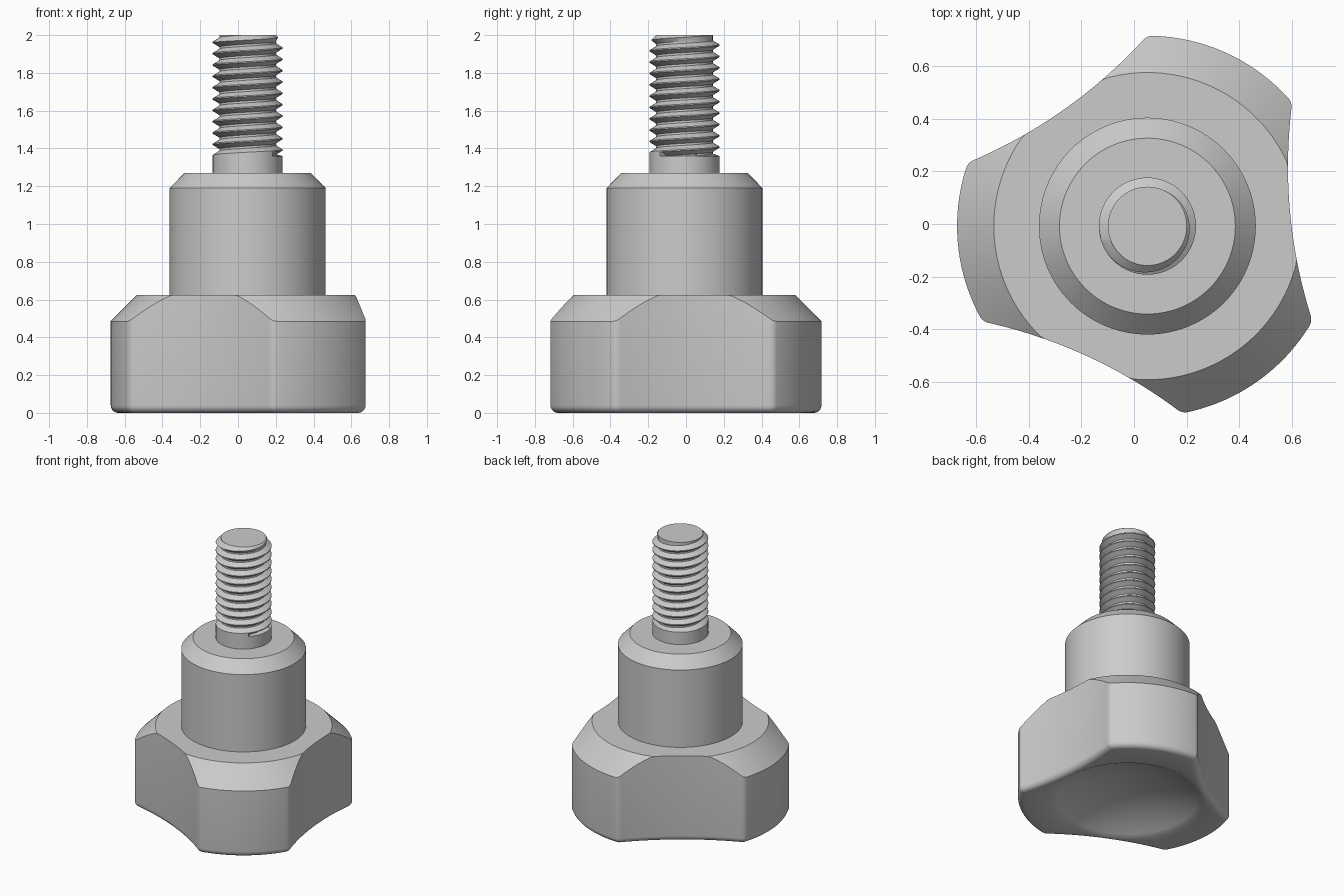
import bpy, bmesh
from math import sin, cos, pi, radians, acos, atan2, sqrt, hypot

cube = bpy.data.objects.get("Cube")
if cube:
    bpy.data.objects.remove(cube, do_unlink=True)

AXIS = (0.051, -0.008, 0)

grey = bpy.data.materials.new("plain grey")
grey.use_nodes = True
grey.diffuse_color = (0.6, 0.6, 0.6, 1)
grey.node_tree.nodes["Principled BSDF"].inputs["Base Color"].default_value = (0.6, 0.6, 0.6, 1)


def skin(bm, loops, closed=True, cap_start=False, cap_end=False):
    """Bridge a list of equal-length point loops with quads."""
    rows = [[bm.verts.new(p) for p in loop] for loop in loops]
    n = len(rows[0])
    for a, b in zip(rows, rows[1:]):
        for i in range(n if closed else n - 1):
            j = (i + 1) % n
            bm.faces.new((a[i], a[j], b[j], b[i]))
    if cap_start:
        bm.faces.new(rows[0][::-1])
    if cap_end:
        bm.faces.new(rows[-1])


def finish(bm, name):
    bmesh.ops.remove_doubles(bm, verts=bm.verts, dist=0.00005)
    bmesh.ops.recalc_face_normals(bm, faces=bm.faces)
    mesh = bpy.data.meshes.new(name)
    bm.to_mesh(mesh)
    bm.free()
    mesh.materials.append(grey)
    obj = bpy.data.objects.new(name, mesh)
    obj.location = AXIS
    bpy.context.collection.objects.link(obj)
    bpy.ops.object.select_all(action='DESELECT')
    obj.select_set(True)
    bpy.context.view_layer.objects.active = obj
    bpy.ops.object.shade_smooth_by_angle(angle=radians(30))


def circle(r, z, n):
    return [(r * cos(2 * pi * i / n), r * sin(2 * pi * i / n), z) for i in range(n)]


# Grip outline: three convex lobes, three shallow hollows, rounded corners
LOBE_R, HOLLOW_R, HOLLOW_D, CORNER = 0.725, 1.9, 2.446, 0.05
reach = LOBE_R - CORNER
PHI = acos((reach**2 + HOLLOW_D**2 - (HOLLOW_R + CORNER)**2) / (2 * reach * HOLLOW_D))
BETA = atan2(reach * sin(PHI), HOLLOW_D - reach * cos(PHI))
THIRD = 2 * pi / 3


def spread(a, b, n):
    return [a + (b - a) * i / n for i in range(n + 1)]


def outline(inset):
    pts = []

    def corner(at, start, end):
        r = CORNER - inset
        return [(reach * cos(at) + r * cos(t), reach * sin(at) + r * sin(t))
                for t in spread(start, end, 8)]

    sector = [(HOLLOW_D - (HOLLOW_R + inset) * cos(t), (HOLLOW_R + inset) * sin(t))
              for t in spread(-BETA, BETA, 32)[1:-1]]
    sector += corner(PHI, -BETA, PHI)
    sector += [((LOBE_R - inset) * cos(t), (LOBE_R - inset) * sin(t))
               for t in spread(PHI, THIRD - PHI, 20)[1:-1]]
    sector += corner(THIRD - PHI, THIRD - PHI, THIRD + BETA)
    for k in range(3):
        turn = radians(5.3) + k * THIRD
        pts += [(x * cos(turn) - y * sin(turn), x * sin(turn) + y * cos(turn)) for x, y in sector]
    return pts


# Grip: dished underside, rounded bottom edge, walls, conical top chamfer
TOP, TOP_R, EDGE = 0.625, 0.585, 0.04
DISH_R, DISH_H = 0.5, 0.13
sphere = (DISH_R**2 + DISH_H**2) / (2 * DISH_H)
base = outline(0)
angles = [atan2(y, x) for x, y in base]
loops = []
for k in range(1, 17):
    r = DISH_R * k / 16
    z = DISH_H - sphere + sqrt(sphere**2 - r**2)
    loops.append([(r * cos(a), r * sin(a), z) for a in angles])
for t in spread(0, pi / 2, 6):
    loops.append([(x, y, EDGE * (1 - sin(t))) for x, y in outline(EDGE * (1 - cos(t)))][:])
# order the rounded edge from the underside up to the wall
loops[16:] = loops[16:][::-1]
rounded = []
for t in spread(0, pi / 2, 6):
    rounded.append([(x, y, EDGE * (1 - cos(t))) for x, y in outline(EDGE * (1 - sin(t)))])
loops[16:] = rounded
loops.append([(x, y, TOP - max(0, hypot(x, y) - TOP_R)) for x, y in base])
loops.append([(x * min(1, TOP_R / hypot(x, y)), y * min(1, TOP_R / hypot(x, y)), TOP)
              for x, y in base])
bm = bmesh.new()
skin(bm, loops, cap_start=True, cap_end=True)
finish(bm, "grip")

# Collar: chamfered cylinder above the grip
bm = bmesh.new()
skin(bm, [circle(0.413, 0.6, 96), circle(0.413, 1.19, 96), circle(0.335, 1.27, 96)],
     cap_start=True, cap_end=True)
finish(bm, "collar")

# Threaded stud: plain shank, right-hand helical thread, chamfered tip
CREST, ROOT, PITCH, SEG = 0.185, 0.15, 0.06, 72
START, END = 1.36, 2.0
groove = [(0, CREST), (0.36, ROOT), (0.54, ROOT), (0.9, CREST), (1, CREST)]


def thread_point(step, rise, r):
    a = 2 * pi * (step % SEG) / SEG
    z = START - 0.025 + PITCH * (step / SEG + rise)
    if z <= START:
        z, r = START, CREST
    z = min(z, END)
    r = min(r, ROOT + END - z)
    return (r * cos(a), r * sin(a), z)


bm = bmesh.new()
turns = int((END - START) / PITCH) + 3
skin(bm, [[thread_point(s, u, r) for u, r in groove]
          for s in range(-2 * SEG, turns * SEG + 1)], closed=False)
skin(bm, [circle(CREST, 1.25, SEG), circle(CREST, START, SEG)], cap_start=True)
bm.faces.new([bm.verts.new(p) for p in circle(ROOT, END, SEG)])
finish(bm, "threaded_stud")
